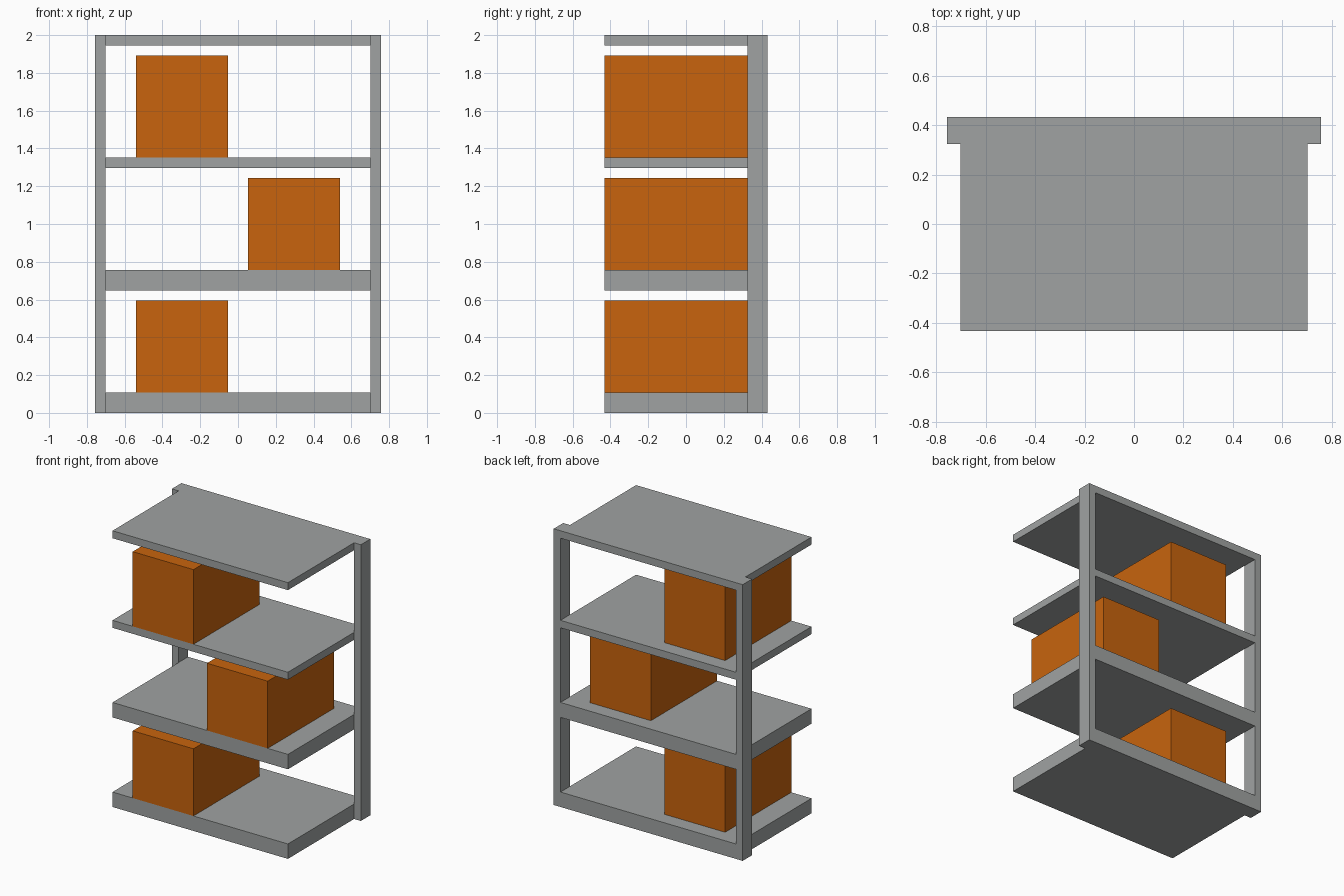
import bpy

cube = bpy.data.objects.get("Cube")
if cube:
    bpy.data.objects.remove(cube, do_unlink=True)

U = 2 / 37  # one design module: the unit is 37 modules tall


def make_material(name, rgb):
    mat = bpy.data.materials.new(name)
    mat.use_nodes = True
    colour = (*rgb, 1)
    mat.diffuse_color = colour
    mat.node_tree.nodes["Principled BSDF"].inputs["Base Color"].default_value = colour
    return mat


def add_block(name, x, y, z, mat):
    """Box spanning the given (low, high) module ranges."""
    spans = (x, y, z)
    bpy.ops.mesh.primitive_cube_add(size=1, location=[(a + b) / 2 * U for a, b in spans])
    obj = bpy.context.object
    obj.name = name
    obj.scale = [(b - a) * U for a, b in spans]
    bpy.ops.object.transform_apply(location=False, rotation=False, scale=True)
    obj.data.materials.append(mat)


grey = make_material("grey", (0.35, 0.365, 0.362))
orange = make_material("orange", (0.578, 0.127, 0.004))

# Rear posts
for side, x in (("left", (13, 14)), ("right", (-14, -13))):
    add_block(side + "_post", x, (6, 8), (0, 37), grey)

# Shelves
for name, z in (("bottom", (0, 2)), ("lower", (12, 14)),
                ("upper", (24, 25)), ("top", (36, 37))):
    add_block(name + "_shelf", (-13, 13), (-8, 8), z, grey)

# Storage boxes, flush with the shelf fronts and short of the back
for name, x, z in (("bottom", (-10, -1), (2, 11)),
                   ("middle", (1, 10), (14, 23)),
                   ("upper", (-10, -1), (25, 35))):
    add_block(name + "_box", x, (-8, 6), z, orange)
